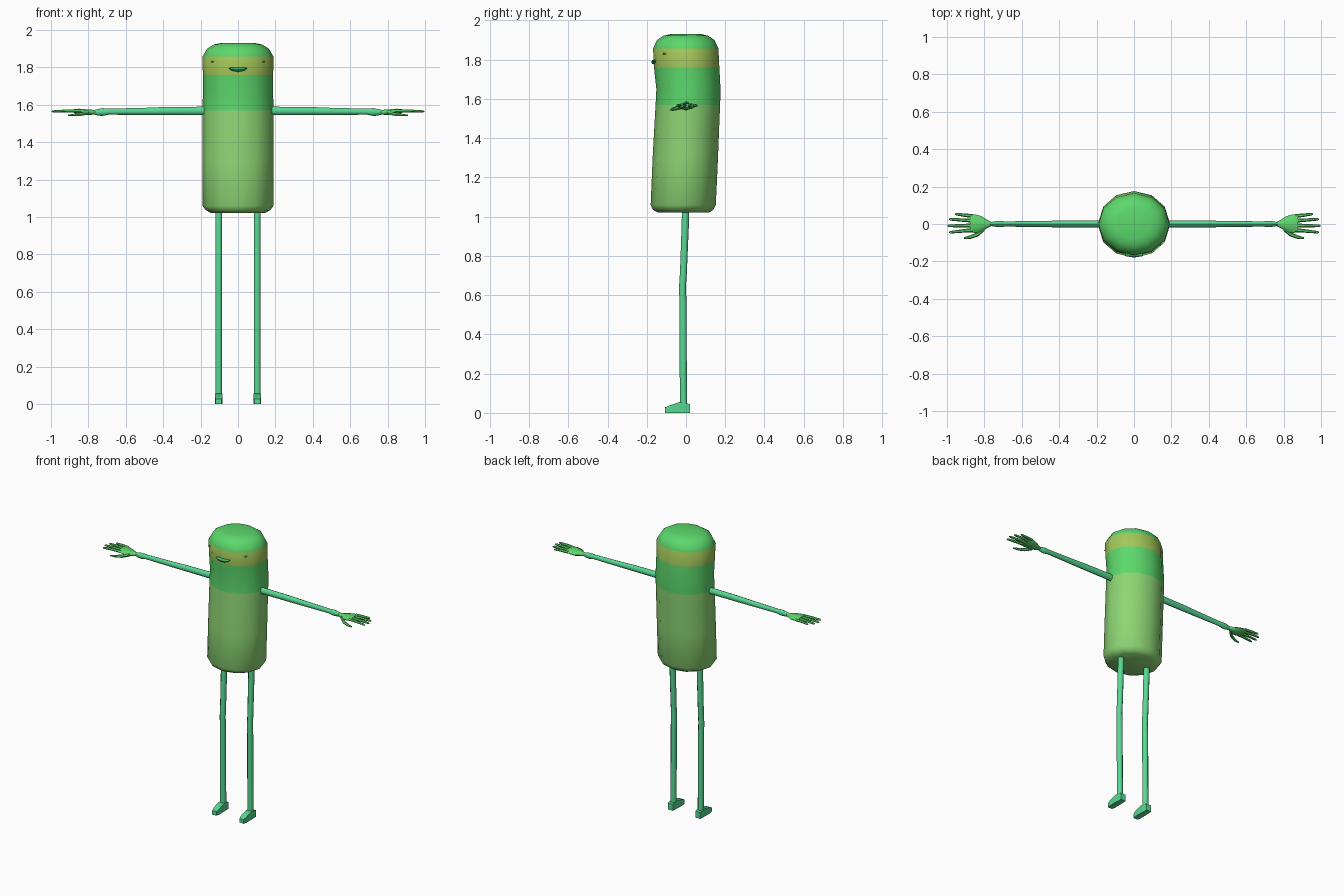
import bpy, bmesh, math
from mathutils import Vector


def material(name, rgb):
    m = bpy.data.materials.new(name)
    lin = [((c / 255 + 0.055) / 1.055) ** 2.4 for c in rgb]
    m.diffuse_color = (*lin, 1)
    return m


CAP = material("bright_green", (92, 216, 108))
BAND = material("olive_yellow", (164, 200, 90))
LOWER = material("leaf_green", (142, 214, 116))
LIMB = material("mint_green", (88, 216, 146))
HAND = material("hand_green", (94, 214, 108))
LIPS = material("lip_green", (62, 180, 100))
EYE = material("eye_teal", (70, 180, 140))


def add_loft(bm, rings, axis, sides, phase=0.0):
    """Rings are (x, y, z, radius_a, radius_b), each in the plane across the axis."""
    planes = {"x": ((0, 1, 0), (0, 0, 1)), "y": ((1, 0, 0), (0, 0, 1)),
              "z": ((1, 0, 0), (0, 1, 0))}
    u, v = (Vector(a) for a in planes[axis])
    loops = []
    for x, y, z, ra, rb in rings:
        loop = []
        for i in range(sides):
            a = 2 * math.pi * i / sides + phase
            loop.append(bm.verts.new(Vector((x, y, z)) + u * ra * math.cos(a) + v * rb * math.sin(a)))
        loops.append(loop)
    for lo, hi in zip(loops, loops[1:]):
        for i in range(sides):
            j = (i + 1) % sides
            bm.faces.new((lo[i], lo[j], hi[j], hi[i]))
    bm.faces.new(loops[0])
    bm.faces.new(loops[-1])


def finish(bm, name, mats, rule=None, angle=50):
    bmesh.ops.recalc_face_normals(bm, faces=bm.faces[:])
    if rule:
        for f in bm.faces:
            f.material_index = rule(f.calc_center_median())
    me = bpy.data.meshes.new(name)
    bm.to_mesh(me)
    bm.free()
    ob = bpy.data.objects.new(name, me)
    bpy.context.collection.objects.link(ob)
    for m in mats:
        me.materials.append(m)
    bpy.ops.object.select_all(action="DESELECT")
    ob.select_set(True)
    bpy.context.view_layer.objects.active = ob
    bpy.ops.object.shade_smooth_by_angle(angle=math.radians(angle))
    return ob


# Body: rounded capsule with a slight backward bend and colour bands
profile = [  # z, radius in x, front y, back y
    (1.022, 0.145, -0.145, 0.12), (1.036, 0.172, -0.17, 0.14), (1.06, 0.19, -0.18, 0.152),
    (1.30, 0.19, -0.17, 0.163), (1.48, 0.19, -0.16, 0.17), (1.57, 0.19, -0.155, 0.174),
    (1.65, 0.188, -0.151, 0.176), (1.76, 0.188, -0.163, 0.17), (1.857, 0.19, -0.168, 0.165),
    (1.90, 0.165, -0.148, 0.145), (1.922, 0.13, -0.115, 0.112), (1.93, 0.09, -0.08, 0.08)]
bm = bmesh.new()
add_loft(bm, [(0, (f + b) / 2, z, r, (b - f) / 2) for z, r, f, b in profile], "z", 12)


def body_rule(c):
    if c.z < 1.57:
        return 2
    return 1 if 1.76 < c.z < 1.857 else 0


finish(bm, "body", [CAP, BAND, LOWER], body_rule)

# Mouth: slim smiling lips
bm = bmesh.new()
add_loft(bm, [(x, -0.164 + 2.5 * x * x, 1.788 + 3 * x * x, 0.013, h) for x, h in
              ((-0.048, 0.002), (-0.035, 0.008), (-0.015, 0.011), (0, 0.012),
               (0.015, 0.011), (0.035, 0.008), (0.048, 0.002))], "x", 8)
finish(bm, "mouth", [LIPS])

for s, side in ((-1, "left"), (1, "right")):
    # Eye: tiny dot on the band
    bm = bmesh.new()
    add_loft(bm, [(s * 0.135, -0.095, 1.83, 0.009, 0.004),
                  (s * 0.137, -0.117, 1.83, 0.007, 0.003)], "y", 8)
    finish(bm, side + "_eye", [EYE])

    # Leg with a slight knee bend
    bm = bmesh.new()
    add_loft(bm, [(s * 0.103, y, z, r, r) for y, z, r in
                  ((-0.012, 0.03, 0.020), (-0.014, 0.20, 0.0195), (-0.015, 0.55, 0.0195),
                   (-0.018, 0.64, 0.019), (-0.013, 0.72, 0.019), (-0.004, 0.95, 0.020),
                   (-0.002, 1.04, 0.020))], "z", 8, math.pi / 8)
    finish(bm, side + "_leg", [LIMB])

    # Foot: wedge with a blunt toe
    bm = bmesh.new()
    add_loft(bm, [(s * 0.103, y, h / 2, w * 1.414, h / 2 * 1.414) for y, h, w in
                  ((0.020, 0.045, 0.018), (-0.032, 0.055, 0.0205), (-0.085, 0.038, 0.0205),
                   (-0.108, 0.028, 0.016))], "y", 4, math.pi / 4)
    finish(bm, side + "_foot", [LIMB], angle=30)

    # Arm with a flared cuff and thin wrist
    bm = bmesh.new()
    add_loft(bm, [(s * x, 0, z, a, b) for x, z, a, b in
                  ((0.17, 1.567, 0.019, 0.023), (0.42, 1.566, 0.018, 0.021),
                   (0.45, 1.565, 0.017, 0.020), (0.69, 1.563, 0.014, 0.016),
                   (0.725, 1.561, 0.017, 0.021), (0.745, 1.560, 0.014, 0.018),
                   (0.775, 1.560, 0.009, 0.011))], "x", 8)
    finish(bm, side + "_arm", [LIMB])

    # Hand: flat palm, four fingers and a thumb
    bm = bmesh.new()
    add_loft(bm, [(s * x, y, z, a, b) for x, y, z, a, b in
                  ((0.76, 0, 1.560, 0.009, 0.011), (0.785, 0, 1.560, 0.022, 0.014),
                   (0.815, 0, 1.560, 0.042, 0.016), (0.85, 0.002, 1.564, 0.050, 0.015),
                   (0.878, 0.004, 1.566, 0.048, 0.010))], "x", 8)
    for y0, y1, tip in ((0.042, 0.053, 0.958), (0.018, 0.025, 0.988),
                        (-0.008, -0.010, 0.998), (-0.032, -0.044, 0.988)):
        mid = (0.86 + tip) / 2
        add_loft(bm, [(s * 0.86, y0, 1.566, 0.011, 0.009),
                      (s * mid, (y0 + y1) / 2, 1.567, 0.009, 0.008),
                      (s * (tip - 0.008), y1, 1.565, 0.007, 0.006),
                      (s * tip, y1, 1.564, 0.003, 0.003)], "x", 6)
    add_loft(bm, [(s * 0.80, -0.026, 1.558, 0.012, 0.012), (s * 0.835, -0.055, 1.550, 0.012, 0.010),
                  (s * 0.875, -0.070, 1.546, 0.010, 0.008), (s * 0.91, -0.076, 1.543, 0.005, 0.004)],
             "x", 6)
    finish(bm, side + "_hand", [HAND])
